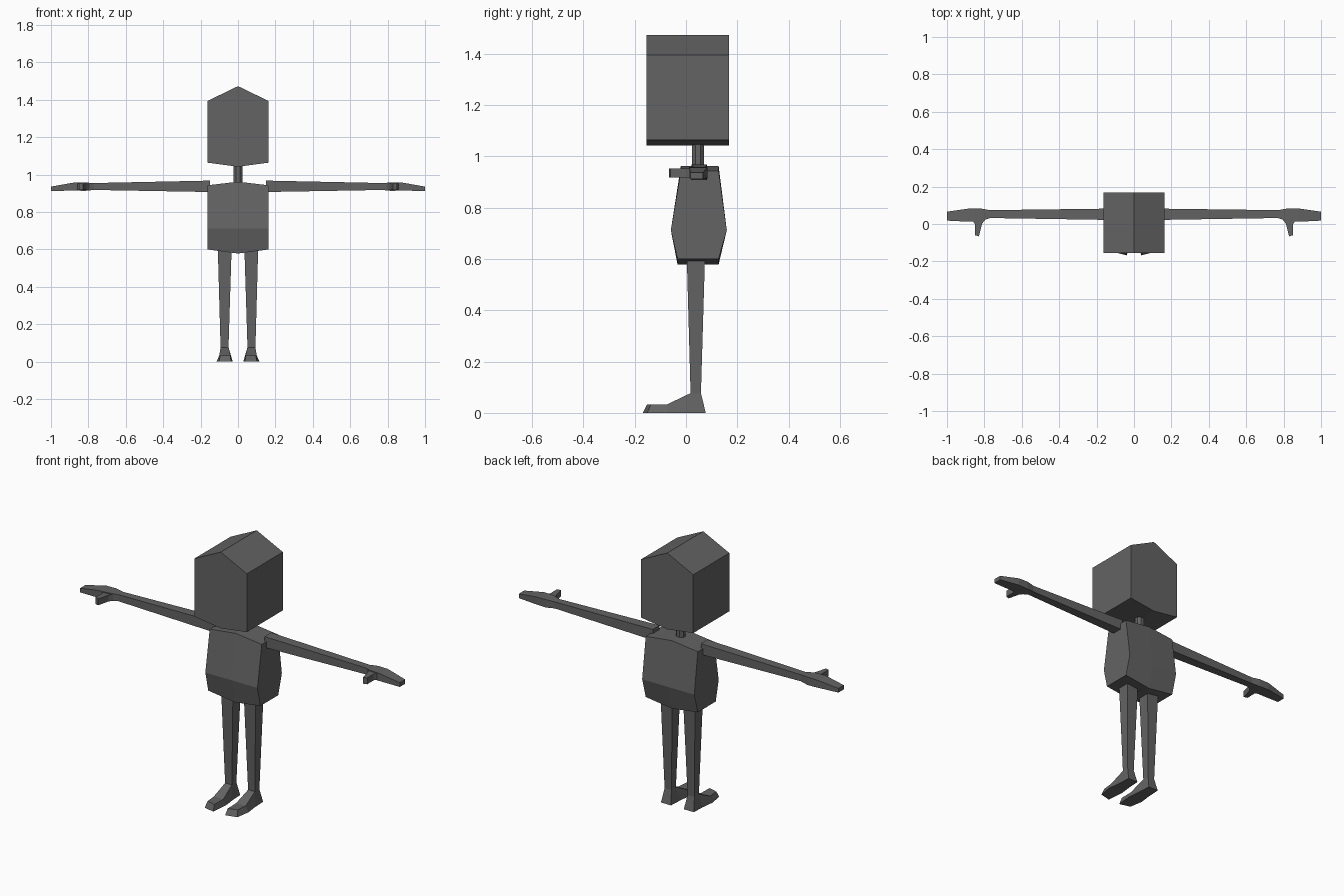
import bpy, bmesh, math

if "Cube" in bpy.data.objects:
    bpy.data.objects.remove(bpy.data.objects["Cube"])

mat = bpy.data.materials.new("dark grey")
mat.diffuse_color = (0.125, 0.125, 0.125, 1)
mat.use_nodes = True
mat.node_tree.nodes["Principled BSDF"].inputs["Base Color"].default_value = mat.diffuse_color


def loft(name, rings, mirror=False):
    """Bridge equal-length rings of points and cap both ends."""
    bm = bmesh.new()
    vr = [[bm.verts.new(p) for p in ring] for ring in rings]
    n = len(vr[0])
    for a, b in zip(vr, vr[1:]):
        for i in range(n):
            j = (i + 1) % n
            bm.faces.new((a[i], a[j], b[j], b[i]))
    bm.faces.new(vr[0])
    bm.faces.new(vr[-1])
    bmesh.ops.recalc_face_normals(bm, faces=bm.faces)
    me = bpy.data.meshes.new(name)
    bm.to_mesh(me)
    bm.free()
    me.materials.append(mat)
    ob = bpy.data.objects.new(name, me)
    bpy.context.collection.objects.link(ob)
    if mirror:
        ob.modifiers.new("mirror", "MIRROR").use_mirror_merge = False
    return ob


# Head: house-shaped profile extruded front to back
head = [(-.163, 1.064), (0, 1.042), (.163, 1.064), (.163, 1.394), (0, 1.473), (-.163, 1.394)]
loft("head", [[(x, y, z) for x, z in head] for y in (-.154, .168)])

# Torso: hexagonal side profile, raised and dropped along the centre line
def torso_ring(x, top, bottom):
    return [(x, y, z) for y, z in ((-.02, top), (-.059, .712), (-.033, bottom),
                                   (.127, bottom), (.159, .712), (.127, top))]

loft("torso", [torso_ring(-.163, .943, .6), torso_ring(0, .962, .578), torso_ring(.163, .943, .6)])

# Neck: octagonal column
ang = [math.tau * (i + .5) / 8 for i in range(8)]
loft("neck", [[(.026 * math.cos(a), .047 + .026 * math.sin(a), z) for a in ang] for z in (.94, 1.06)])

# Arms and flat hands: (x, y range, z range)
arm = [(.15, .022, .082, .907, .968), (.77, .032, .074, .918, .955),
       (.82, .015, .083, .913, .958), (.88, .012, .083, .915, .957), (1.0, .018, .066, .912, .936)]
loft("arm", [[(x, a, c), (x, b, c), (x, b, d), (x, a, d)] for x, a, b, c, d in arm], True)

# Thumbs pointing forward: (y at inner side, y at outer side, x range)
thumb = [(.03, .03, .79, .87), (.002, -.002, .812, .85), (-.066, -.06, .829, .851)]
loft("thumb", [[(x0, a, .917), (x1, b, .917), (x1, b, .953), (x0, a, .953)]
               for a, b, x0, x1 in thumb], True)

# Tapered legs: (z, x range, y range)
leg = [(.61, .034, .108, .003, .074), (.07, .051, .093, .018, .058)]
loft("leg", [[(a, c, z), (b, c, z), (b, d, z), (a, d, z)] for z, a, b, c, d in leg], True)

# Feet: (sole y, top y, sole x range, top x range, top z, outer setback)
foot = [(.077, .058, .04, .103, .051, .093, .077, 0),
        (.0, .018, .036, .106, .051, .093, .077, 0),
        (-.07, -.074, .028, .115, .04, .1, .033, 0),
        (-.168, -.152, .037, .102, .042, .094, .033, .016)]
loft("foot", [[(a, yb, 0), (b, yb + s, 0), (d, yt + s, z), (c, yt, z)]
              for yb, yt, a, b, c, d, z, s in foot], True)
